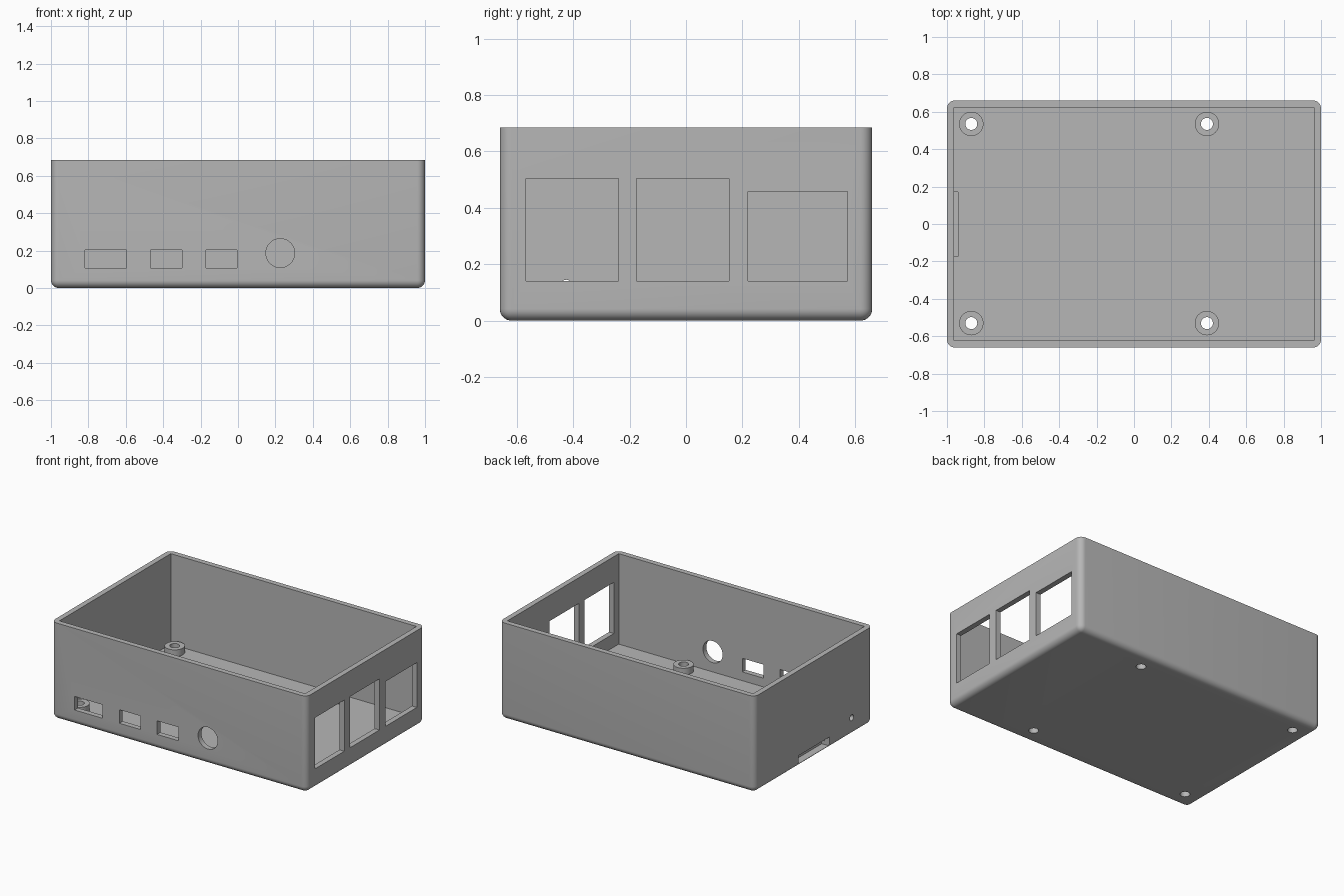
import bpy, bmesh, math
from mathutils import Matrix, Vector

if "Cube" in bpy.data.objects:
    bpy.data.objects.remove(bpy.data.objects["Cube"])

W, D, H = 1.0, 0.66, 0.685      # half width, half depth, height
WALL, FLOOR, R = 0.038, 0.045, 0.042

grey = bpy.data.materials.new("plain_grey")
grey.diffuse_color = (0.47, 0.47, 0.47, 1)
grey.use_nodes = True
grey.node_tree.nodes["Principled BSDF"].inputs["Base Color"].default_value = grey.diffuse_color


def add_object(name, bm):
    bmesh.ops.recalc_face_normals(bm, faces=bm.faces)
    me = bpy.data.meshes.new(name)
    bm.to_mesh(me)
    bm.free()
    me.materials.append(grey)
    ob = bpy.data.objects.new(name, me)
    bpy.context.collection.objects.link(ob)
    return ob


def box_bm(x0, x1, y0, y1, z0, z1):
    bm = bmesh.new()
    size = Matrix.Diagonal((x1 - x0, y1 - y0, z1 - z0, 1))
    mid = Matrix.Translation(((x0 + x1) / 2, (y0 + y1) / 2, (z0 + z1) / 2))
    bmesh.ops.create_cube(bm, size=1, matrix=mid @ size)
    return bm


def box(name, *bounds):
    return add_object(name, box_bm(*bounds))


def cylinder(name, centre, radius, depth, axis="Z", sides=40):
    turn = {"Z": Matrix(), "Y": Matrix.Rotation(math.pi / 2, 4, "X"),
            "X": Matrix.Rotation(math.pi / 2, 4, "Y")}[axis]
    bm = bmesh.new()
    bmesh.ops.create_cone(bm, cap_ends=True, segments=sides, radius1=radius, radius2=radius,
                          depth=depth, matrix=Matrix.Translation(Vector(centre)) @ turn)
    return add_object(name, bm)


def combine(target, tool, operation):
    mod = target.modifiers.new(operation.lower(), "BOOLEAN")
    mod.operation, mod.solver, mod.object = operation, "EXACT", tool
    bpy.context.view_layer.objects.active = target
    bpy.ops.object.modifier_apply(modifier=mod.name)
    bpy.data.objects.remove(tool)


# Outer shell: rounded upright and bottom edges, sharp rim
bm = box_bm(-W, W, -D, D, 0, H)
edges = [e for e in bm.edges if not all(v.co.z > H / 2 for v in e.verts)]
bmesh.ops.bevel(bm, geom=edges, offset=R, segments=8, profile=0.5, affect="EDGES")
case = add_object("case", bm)

# Hollow interior
combine(case, box("cavity", -W + WALL, W - WALL, -D + WALL, D - WALL, FLOOR, H + 0.2), "DIFFERENCE")

# Board standoffs with screw holes through the floor
for x in (-0.87, 0.39):
    for y in (-0.53, 0.535):
        combine(case, cylinder("standoff", (x, y, 0.057), 0.065, 0.07), "UNION")
        combine(case, cylinder("screw_hole", (x, y, 0.05), 0.032, 0.3), "DIFFERENCE")

# Front ports
for x0, x1 in ((-0.817, -0.597), (-0.467, -0.3), (-0.172, -0.005)):
    combine(case, box("front_port", x0, x1, -D - 0.1, -D + 0.06, 0.107, 0.203), "DIFFERENCE")
combine(case, cylinder("round_port", (0.226, -D, 0.187), 0.077, 0.16, "Y"), "DIFFERENCE")

# Right side windows
for y0, y1, top in ((-0.567, -0.24, 0.503), (-0.176, 0.153, 0.503), (0.22, 0.572, 0.458)):
    combine(case, box("side_window", W - 0.08, W + 0.1, y0, y1, 0.141, top), "DIFFERENCE")

# Left side card slot and indicator hole
combine(case, box("card_slot", -W - 0.1, -W + 0.06, -0.175, 0.17, 0.02, 0.083), "DIFFERENCE")
combine(case, cylinder("indicator_hole", (-W, -0.425, 0.124), 0.021, 0.16, "X", 24), "DIFFERENCE")

bpy.ops.object.select_all(action="DESELECT")
case.select_set(True)
bpy.context.view_layer.objects.active = case
bpy.ops.object.shade_smooth_by_angle(angle=math.radians(30))
